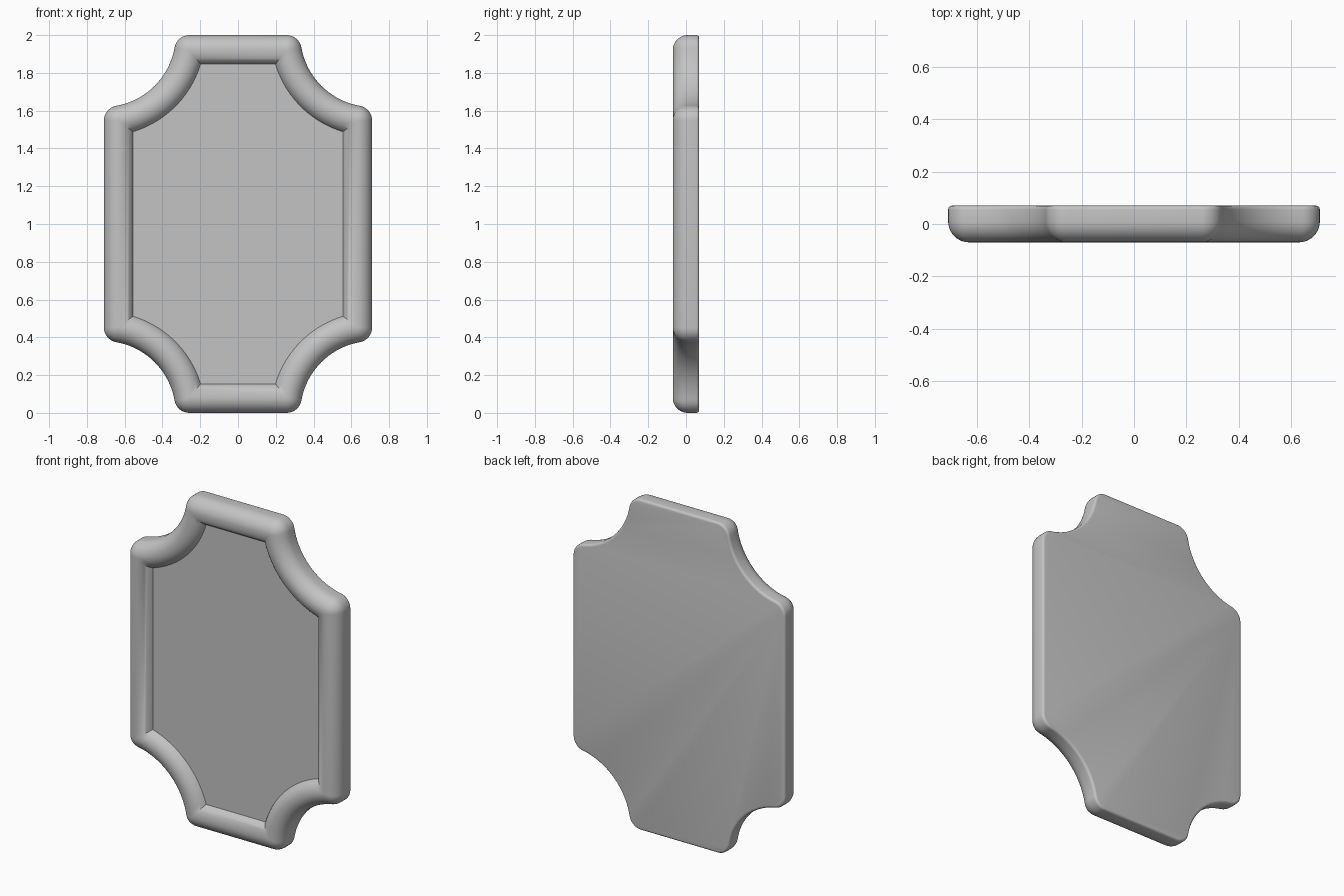
import bpy, bmesh
from math import sin, cos, asin, pi, radians

cube = bpy.data.objects.get("Cube")
if cube:
    bpy.data.objects.remove(cube, do_unlink=True)

HALF_W, HALF_H = 0.71, 1.0     # outer half sizes
TUBE = 0.08                    # radius of the rounded rim
SCOOP = 0.46                   # radius of the corner scoops on the rim centre line
BACK = 0.07
PANEL_Y = -0.02
CORNER_STEPS, SCOOP_STEPS, RIM_STEPS = 8, 20, 18

grey = bpy.data.materials.new("plain_grey")
grey.use_nodes = True
grey.diffuse_color = (0.55, 0.55, 0.55, 1)
grey.node_tree.nodes["Principled BSDF"].inputs["Base Color"].default_value = (0.55, 0.55, 0.55, 1)


def quarter(d):
    """Upper +x quarter of the outline, offset outward by d from the rim centre line."""
    r = SCOOP - d
    a = asin(TUBE / SCOOP) if d > 0 else asin((TUBE - d) / r)
    reach = SCOOP * cos(asin(TUBE / SCOOP))
    top = (HALF_W - reach, HALF_H - TUBE)
    side = (HALF_W - TUBE, HALF_H - reach)
    scoop = []
    for i in range(SCOOP_STEPS + 1):
        t = pi + a + (pi / 2 - 2 * a) * i / SCOOP_STEPS
        scoop.append((HALF_W + r * cos(t), HALF_H + r * sin(t)))

    def corner(c, start, end, mitre):
        pts = []
        for i in range(CORNER_STEPS):
            t = start + (end - start) * i / CORNER_STEPS
            pts.append((c[0] + d * cos(t), c[1] + d * sin(t)) if d > 0 else mitre)
        return pts

    first = corner(top, pi / 2, a, scoop[0])
    last = corner(side, 0, pi / 2 - a, scoop[-1])[::-1]
    return first + scoop + last


def outline(d):
    q = quarter(d)
    right = q + [(x, -z) for x, z in reversed(q)]
    return right + [(-x, z) for x, z in reversed(right)]


# Rim cross-section from the rounded back edge, over the front, to the panel
edge = 0.015
section = [(TUBE - edge + edge * sin(t), BACK - edge + edge * cos(t))
           for t in (i * pi / 8 for i in range(5))]
sweep = pi - asin((0.01 - PANEL_Y) / TUBE)
section += [(TUBE * cos(t), 0.01 - TUBE * sin(t))
            for t in (sweep * i / RIM_STEPS for i in range(RIM_STEPS + 1))]

bm = bmesh.new()
rings = [[bm.verts.new((x, y, z + HALF_H)) for x, z in outline(d)] for d, y in section]
for lower, upper in zip(rings, rings[1:]):
    for i in range(len(lower)):
        j = (i + 1) % len(lower)
        bm.faces.new((lower[i], lower[j], upper[j], upper[i]))
bm.faces.new(rings[0])       # back
bm.faces.new(rings[-1])      # recessed front panel
bmesh.ops.remove_doubles(bm, verts=bm.verts, dist=0.0002)
bmesh.ops.recalc_face_normals(bm, faces=bm.faces)

mesh = bpy.data.meshes.new("framed_plaque")
bm.to_mesh(mesh)
bm.free()
mesh.materials.append(grey)
plaque = bpy.data.objects.new("framed_plaque", mesh)
bpy.context.collection.objects.link(plaque)

bpy.ops.object.select_all(action='DESELECT')
plaque.select_set(True)
bpy.context.view_layer.objects.active = plaque
bpy.ops.object.shade_smooth_by_angle(angle=radians(35))
